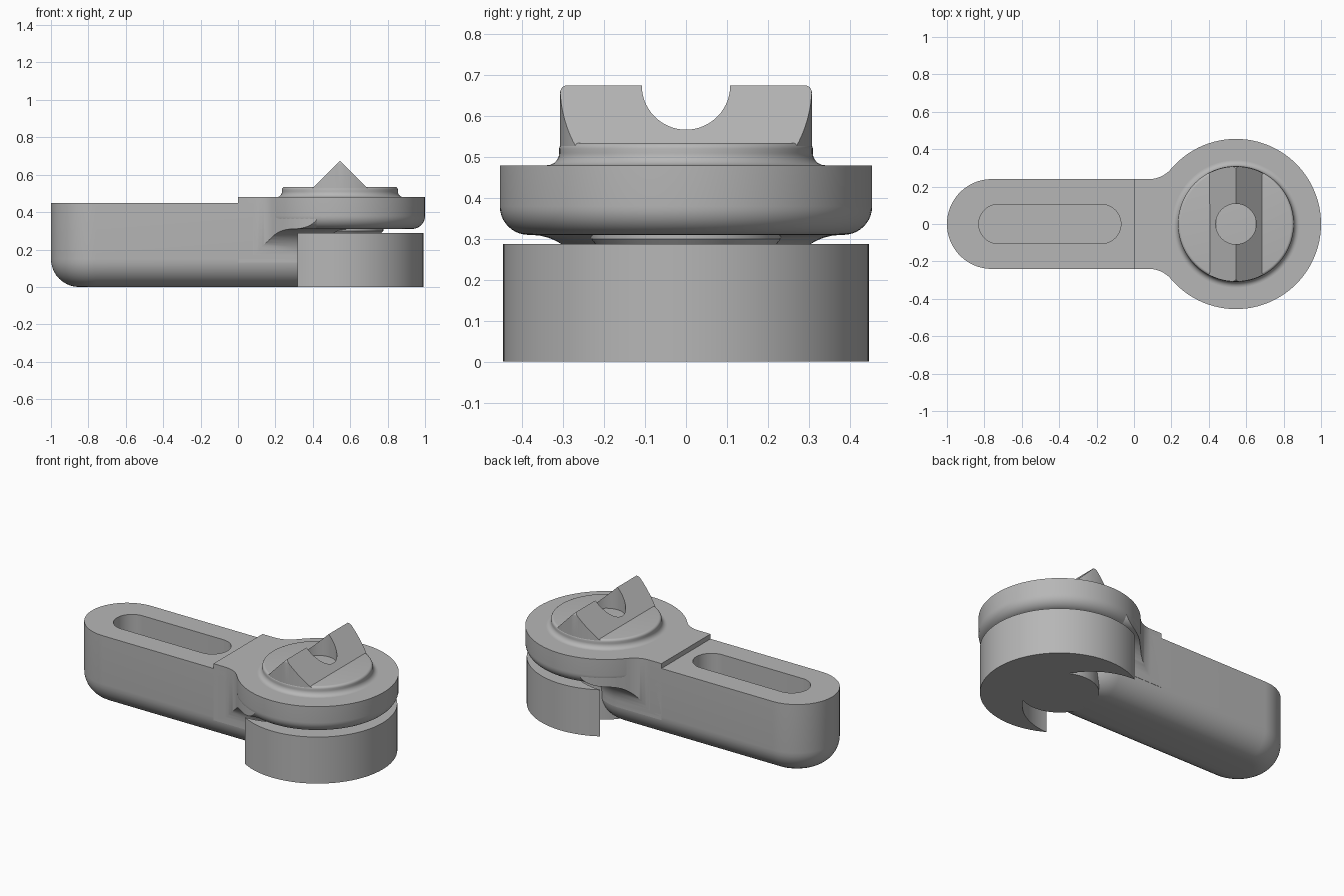
import bpy, bmesh
from math import sin, cos, pi, radians, atan2

if "Cube" in bpy.data.objects:
    bpy.data.objects.remove(bpy.data.objects["Cube"])

metal = bpy.data.materials.new("grey metal")
metal.use_nodes = True
grey = (0.47, 0.47, 0.47, 1)
metal.diffuse_color = grey
metal.node_tree.nodes["Principled BSDF"].inputs["Base Color"].default_value = grey

PIVOT = 0.545   # x of the round head
HALF = 0.24     # half width of the arm
HEAD = 0.455    # head radius
TOP = 0.48      # head height


def stadium(x0, x1, r, z, n=48):
    """Rounded slot outline from centre x0 to centre x1."""
    right = [(x1 + r * sin(pi * i / n), -r * cos(pi * i / n), z) for i in range(n + 1)]
    left = [(x0 - r * sin(pi * i / n), r * cos(pi * i / n), z) for i in range(n + 1)]
    return right + left


def stack(name, loops):
    """Solid skinned through a pile of matching outlines."""
    bm = bmesh.new()
    rings = [[bm.verts.new(p) for p in loop] for loop in loops]
    n = len(rings[0])
    for low, high in zip(rings, rings[1:]):
        for i in range(n):
            j = (i + 1) % n
            bm.faces.new((low[i], low[j], high[j], high[i]))
    bm.faces.new(rings[0][::-1])
    bm.faces.new(rings[-1])
    bmesh.ops.remove_doubles(bm, verts=bm.verts, dist=1e-5)
    bmesh.ops.recalc_face_normals(bm, faces=bm.faces)
    mesh = bpy.data.meshes.new(name)
    bm.to_mesh(mesh)
    bm.free()
    mesh.materials.append(metal)
    obj = bpy.data.objects.new(name, mesh)
    bpy.context.collection.objects.link(obj)
    return obj


def slot_body(name, x0, x1, profile):
    return stack(name, [stadium(x0, x1, r, z) for r, z in profile])


def lathe(name, profile, x=PIVOT):
    return slot_body(name, x, x, profile)


def arc(r, z, dr, dz, start, end, n=10):
    """Quarter-arc profile points around (r, z)."""
    angles = [radians(start + (end - start) * i / n) for i in range(n + 1)]
    return [(r + dr * cos(a), z + dz * sin(a)) for a in angles]


def combine(obj, tool, operation):
    mod = obj.modifiers.new("cut", "BOOLEAN")
    mod.operation, mod.solver, mod.object = operation, "EXACT", tool
    bpy.context.view_layer.objects.active = obj
    bpy.ops.object.modifier_apply(modifier=mod.name)
    bpy.data.objects.remove(tool)


# Handle arm with a rounded underside and a long pocket in the top
arm = slot_body("arm", -0.76, 0.3, arc(HALF - 0.15, 0.15, 0.15, 0.15, -90, 0) + [(HALF, 0.45)])
pocket = slot_body("pocket_cutter", -0.725, -0.175, [(0.105, 0.15), (0.105, 0.6)])
combine(arm, pocket, "DIFFERENCE")

# Round head with a rounded lower edge
head = lathe("head", arc(HEAD - 0.07, 0.38, 0.07, 0.07, -90, 0) + [(HEAD, TOP)])

# Neck: flared arm end, trimmed to the keyhole outline of arm and head
flare = arc(0.38, 0.17, -0.14, 0.14, 0, 90) + arc(0.38, 0.38, 0.075, 0.07, -90, 0)[1:]
neck = slot_body("neck", -0.1, 0.3, [(HALF, 0.13)] + flare + [(0.46, 0.6)])
fx, fr = 0.08, 0.155
fy = HALF + fr
turn = atan2(-fy, PIVOT - fx)
side = [(0, HALF)]
for i in range(13):
    a = -pi / 2 + (turn + pi / 2) * i / 12
    side.append((fx + fr * cos(a), fy + fr * sin(a)))
for i in range(1, 41):
    a = (turn + pi) * (1 - i / 40)
    side.append((PIVOT + (HEAD - 0.002) * cos(a), (HEAD - 0.002) * sin(a)))
outline = side + [(x, -y) for x, y in side[-2::-1]]
keyhole = stack("keyhole_trim", [[(x, y, z) for x, y in outline] for z in (0.1, TOP)])
combine(neck, keyhole, "INTERSECT")

# Stepped cap on the head
cap = lathe("cap", [(0.345, TOP - 0.01)] + arc(0.34, 0.51, -0.03, 0.03, -90, 0)
            + arc(0.295, 0.52, 0.015, 0.015, 0, 90, 5))

# Wedge grip trimmed to the cap, with a round bore through its middle
grip = stack("grip", [[(PIVOT + dx, y, z) for dx, z in ((-0.155, 0.52), (0.155, 0.52), (0, 0.675))]
                      for y in (-0.4, 0.4)])
combine(grip, lathe("grip_trim", [(0.308, 0.5)] + arc(0.288, 0.656, 0.02, 0.02, 0, 90, 5)), "INTERSECT")
combine(grip, lathe("bore_cutter", [(0.108, 0.4), (0.108, 0.8)]), "DIFFERENCE")

# Hooked cam disc below the head, and the hub that carries it
cam = lathe("cam", [(0.447, 0), (0.447, 0.288)])
combine(cam, lathe("cam_cutter", [(0.385, -0.1), (0.385, 0.5)], x=0.315), "DIFFERENCE")
hub = lathe("hub", [(0.222, 0), (0.222, 0.288), (0.232, 0.3), (0.232, 0.33)])

# Smooth the curves and keep the hard edges
bpy.ops.object.select_all(action="DESELECT")
for obj in (arm, head, neck, cap, grip, cam, hub):
    obj.select_set(True)
bpy.context.view_layer.objects.active = arm
bpy.ops.object.shade_smooth_by_angle(angle=radians(30))
